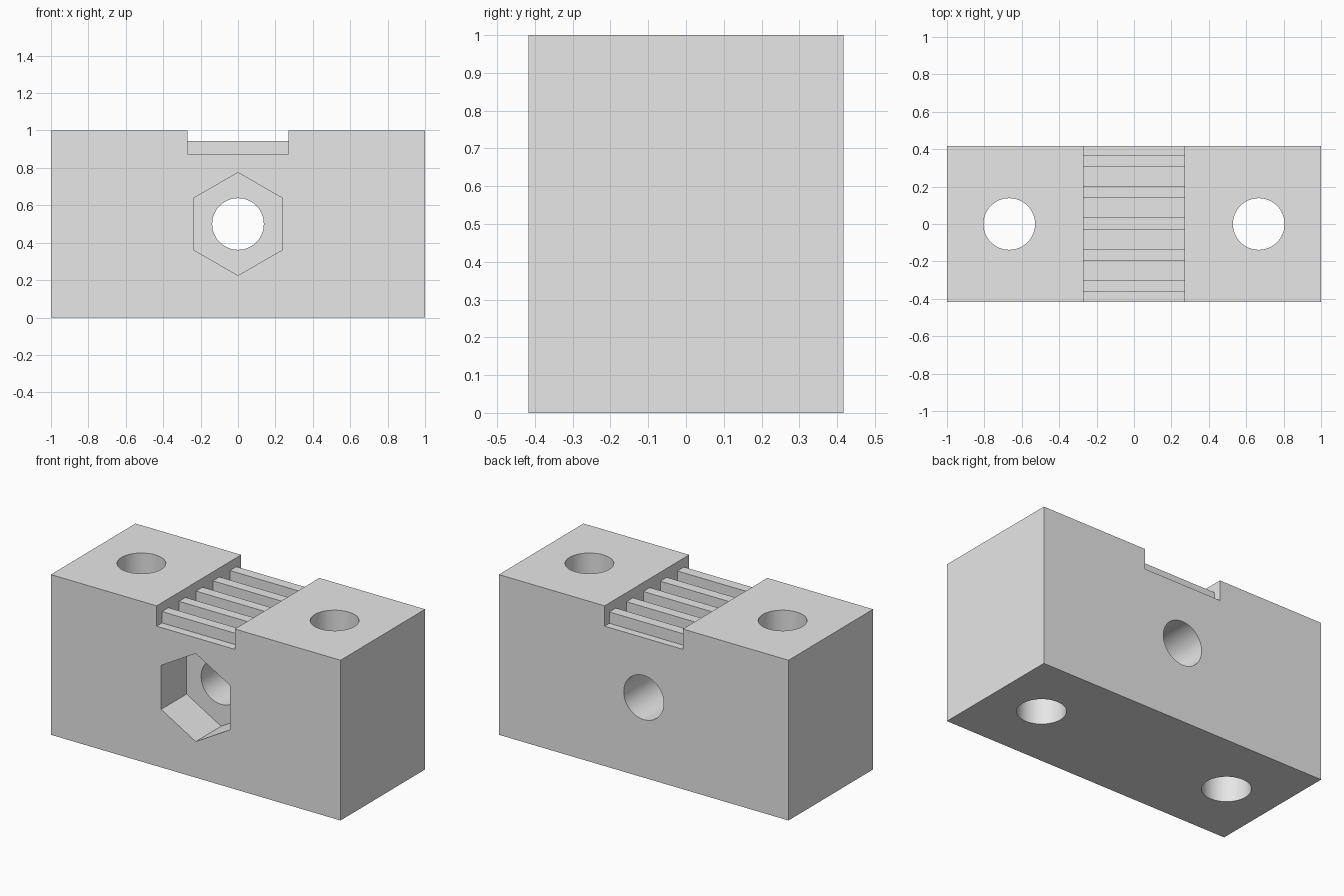
import bpy
import bmesh
import math
from mathutils import Matrix, Vector

cube = bpy.data.objects.get("Cube")
if cube:
    bpy.data.objects.remove(cube, do_unlink=True)

HALF_DEPTH = 0.417
NOTCH_HALF, FLOOR, TOOTH_TOP = 0.27, 0.873, 0.944
HOLE_RADIUS = 0.138

grey = bpy.data.materials.new("light grey")
grey.use_nodes = True
grey.diffuse_color = (0.8, 0.8, 0.8, 1)
grey.node_tree.nodes["Principled BSDF"].inputs["Base Color"].default_value = (0.8, 0.8, 0.8, 1)


def make_object(name, bm):
    bmesh.ops.recalc_face_normals(bm, faces=bm.faces)
    mesh = bpy.data.meshes.new(name)
    bm.to_mesh(mesh)
    bm.free()
    mesh.materials.append(grey)
    obj = bpy.data.objects.new(name, mesh)
    bpy.context.collection.objects.link(obj)
    return obj


def extrude_profile(name, points, y0, y1):
    """Extrude an (x, z) outline along y."""
    bm = bmesh.new()
    face = bm.faces.new([bm.verts.new((x, y0, z)) for x, z in points])
    grown = bmesh.ops.extrude_face_region(bm, geom=[face])
    moved = [v for v in grown["geom"] if isinstance(v, bmesh.types.BMVert)]
    bmesh.ops.translate(bm, verts=moved, vec=(0, y1 - y0, 0))
    return make_object(name, bm)


def cylinder(name, radius, length, centre, rotation=Matrix()):
    bm = bmesh.new()
    bmesh.ops.create_cone(bm, cap_ends=True, segments=64, radius1=radius, radius2=radius,
                          depth=length, matrix=Matrix.Translation(Vector(centre)) @ rotation)
    return make_object(name, bm)


# Block with a notch across the top
right_half = [(1, 0), (1, 1), (NOTCH_HALF, 1), (NOTCH_HALF, FLOOR)]
outline = right_half + [(-x, z) for x, z in reversed(right_half)]
block = extrude_profile("clamp_block", outline, -HALF_DEPTH, HALF_DEPTH)

# Cutters: two vertical bolt holes, one cross hole, one hexagonal nut pocket
cutters = [cylinder("bolt_hole_cutter", HOLE_RADIUS, 1.4, (x, 0, 0.5)) for x in (-0.667, 0.667)]
cutters.append(cylinder("cross_hole_cutter", HOLE_RADIUS, 1.4, (0, 0, 0.5),
                        Matrix.Rotation(math.pi / 2, 4, 'X')))
hexagon = [(0.275 * math.sin(i * math.pi / 3), 0.5 + 0.275 * math.cos(i * math.pi / 3))
           for i in range(6)]
cutters.append(extrude_profile("nut_pocket_cutter", hexagon, -0.6, -HALF_DEPTH + 0.25))

bpy.ops.object.select_all(action='DESELECT')
block.select_set(True)
bpy.context.view_layer.objects.active = block
for cutter in cutters:
    cutter.hide_render = True
    cut = block.modifiers.new("cut", 'BOOLEAN')
    cut.operation = 'DIFFERENCE'
    cut.solver = 'EXACT'
    cut.object = cutter
    bpy.ops.object.modifier_apply(modifier=cut.name)
    bpy.data.objects.remove(cutter, do_unlink=True)
bpy.ops.object.shade_smooth_by_angle(angle=math.radians(30))

# Five belt-gripping teeth on the notch floor
tooth_outline = [(-NOTCH_HALF, FLOOR), (NOTCH_HALF, FLOOR),
                 (NOTCH_HALF, TOOTH_TOP), (-NOTCH_HALF, TOOTH_TOP)]
for i in range(5):
    y = 0.003 + (i - 2) * 0.1675
    extrude_profile(f"belt_tooth_{i + 1}", tooth_outline, y - 0.032, y + 0.032)
